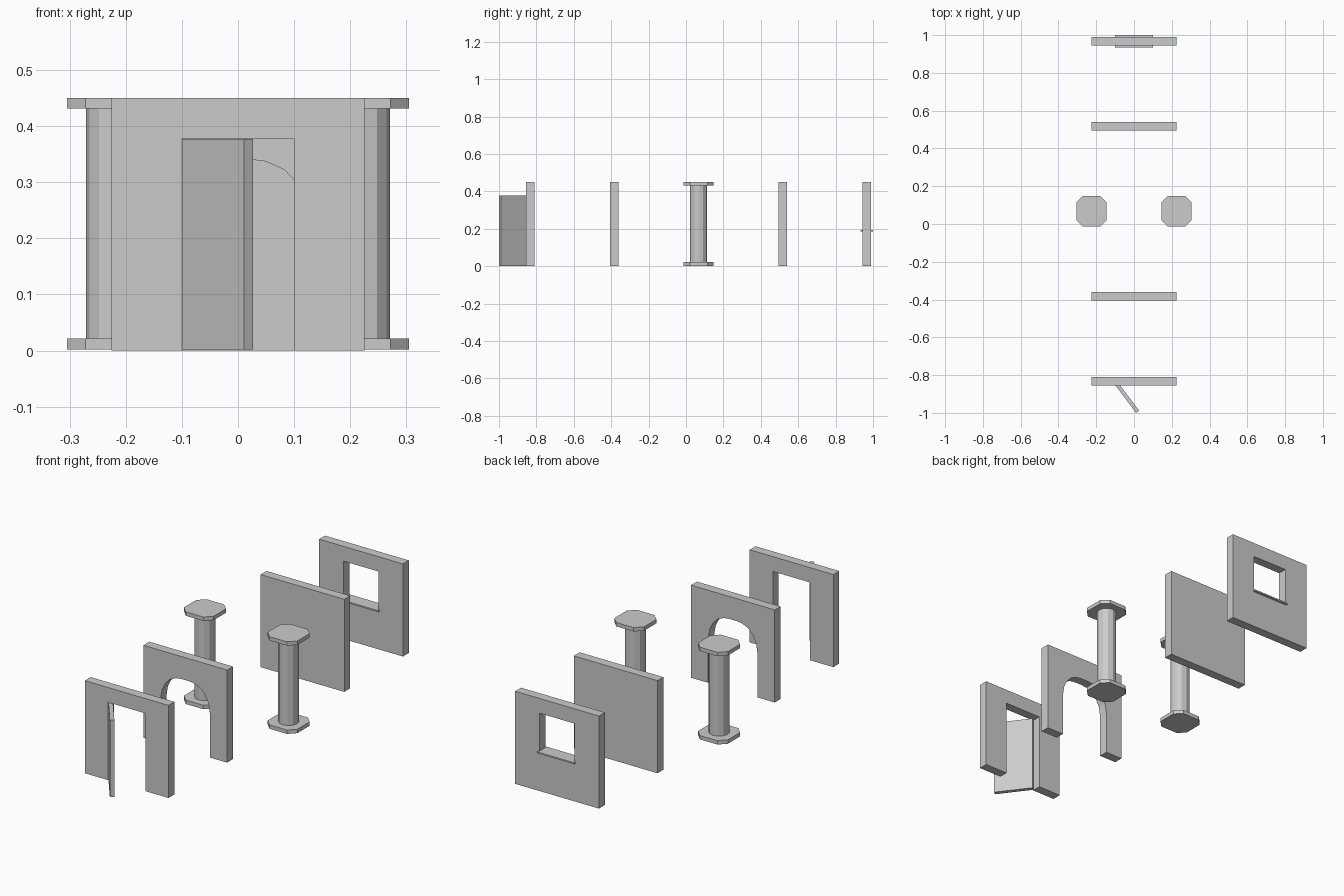
import bpy, bmesh, math
from mathutils import Matrix

if "Cube" in bpy.data.objects:
    bpy.data.objects.remove(bpy.data.objects["Cube"])

W, H, T = 0.225, 0.45, 0.045   # wall half width, height, thickness
STEP, Y0 = 0.45, -0.8325       # spacing of the kit pieces


def finish(name, bm):
    bmesh.ops.recalc_face_normals(bm, faces=bm.faces[:])
    me = bpy.data.meshes.new(name)
    bm.to_mesh(me)
    bm.free()
    ob = bpy.data.objects.new(name, me)
    bpy.context.collection.objects.link(ob)
    return ob


def extrude(bm, face, vec):
    new = bmesh.ops.extrude_face_region(bm, geom=[face])["geom"]
    bmesh.ops.translate(bm, vec=vec, verts=[v for v in new if isinstance(v, bmesh.types.BMVert)])


def wall(name, outline, y):
    """Extrude an x-z outline into a wall panel centred on y."""
    bm = bmesh.new()
    extrude(bm, bm.faces.new([bm.verts.new((x, y - T / 2, z)) for x, z in outline]), (0, T, 0))
    return finish(name, bm)


def box(name, size, matrix):
    bm = bmesh.new()
    bmesh.ops.create_cube(bm, size=1, matrix=matrix @ Matrix.Diagonal((*size, 1)))
    return finish(name, bm)


def opening_wall(name, half, y):
    """Wall with an opening to the floor; half is its right side from the top down."""
    right = half + [(half[-1][0], 0), (W, 0), (W, H)]
    left = [(-x, z) for x, z in reversed(right)]
    return wall(name, left + right, y)


# Door wall with the open door leaf
opening_wall("door_wall", [(0.1, 0.378)], Y0)
hinge = Matrix.Translation((-0.1, -0.852, 0)) @ Matrix.Rotation(-math.atan2(0.8, 0.6), 4, 'Z')
box("door_leaf", (0.185, 0.02, 0.375), hinge @ Matrix.Translation((0.0925, 0.01, 0.1895)))

# Arch wall
opening_wall("arch_wall", [(0.018, 0.341), (0.05, 0.337), (0.083, 0.322), (0.108, 0.295),
                           (0.125, 0.26), (0.133, 0.21)], Y0 + STEP)

# Plain wall
square = [(-W, 0), (W, 0), (W, H), (-W, H)]
wall("plain_wall", square, Y0 + 3 * STEP)

# Window wall: ring of four quads between outer edge and hole
yw = Y0 + 4 * STEP
hole = [(-0.095, 0.19), (0.095, 0.19), (0.095, 0.378), (-0.095, 0.378)]
bm = bmesh.new()
outer, inner = ([bm.verts.new((x, yw - T / 2, z)) for x, z in pts] for pts in (square, hole))
ring = [bm.faces.new((outer[i], outer[(i + 1) % 4], inner[(i + 1) % 4], inner[i])) for i in range(4)]
new = bmesh.ops.extrude_face_region(bm, geom=ring)["geom"]
bmesh.ops.translate(bm, vec=(0, T, 0), verts=[v for v in new if isinstance(v, bmesh.types.BMVert)])
finish("window_wall", bm)
box("window_sill", (0.2, 0.067, 0.007), Matrix.Translation((0, yw, 0.19)))

# Pillars: round shaft between two chamfered slabs
R, C, SLAB = 0.08, 0.047, 0.019
slab = [(R, -C), (R, C), (C, R), (-C, R), (-R, C), (-R, -C), (-C, -R), (C, -R)]
yp = Y0 + 2 * STEP
for side, x in (("left", -W), ("right", W)):
    for part, z in (("base", 0.002), ("cap", H - SLAB)):
        bm = bmesh.new()
        extrude(bm, bm.faces.new([bm.verts.new((x + a, yp + b, z)) for a, b in slab]), (0, 0, SLAB))
        finish(f"{side}_pillar_{part}", bm)
    bm = bmesh.new()
    bmesh.ops.create_cone(bm, cap_ends=True, segments=12, radius1=0.046, radius2=0.046,
                          depth=H - 2 * SLAB, matrix=Matrix.Translation((x, yp, H / 2)))
    finish(f"{side}_pillar_shaft", bm)
